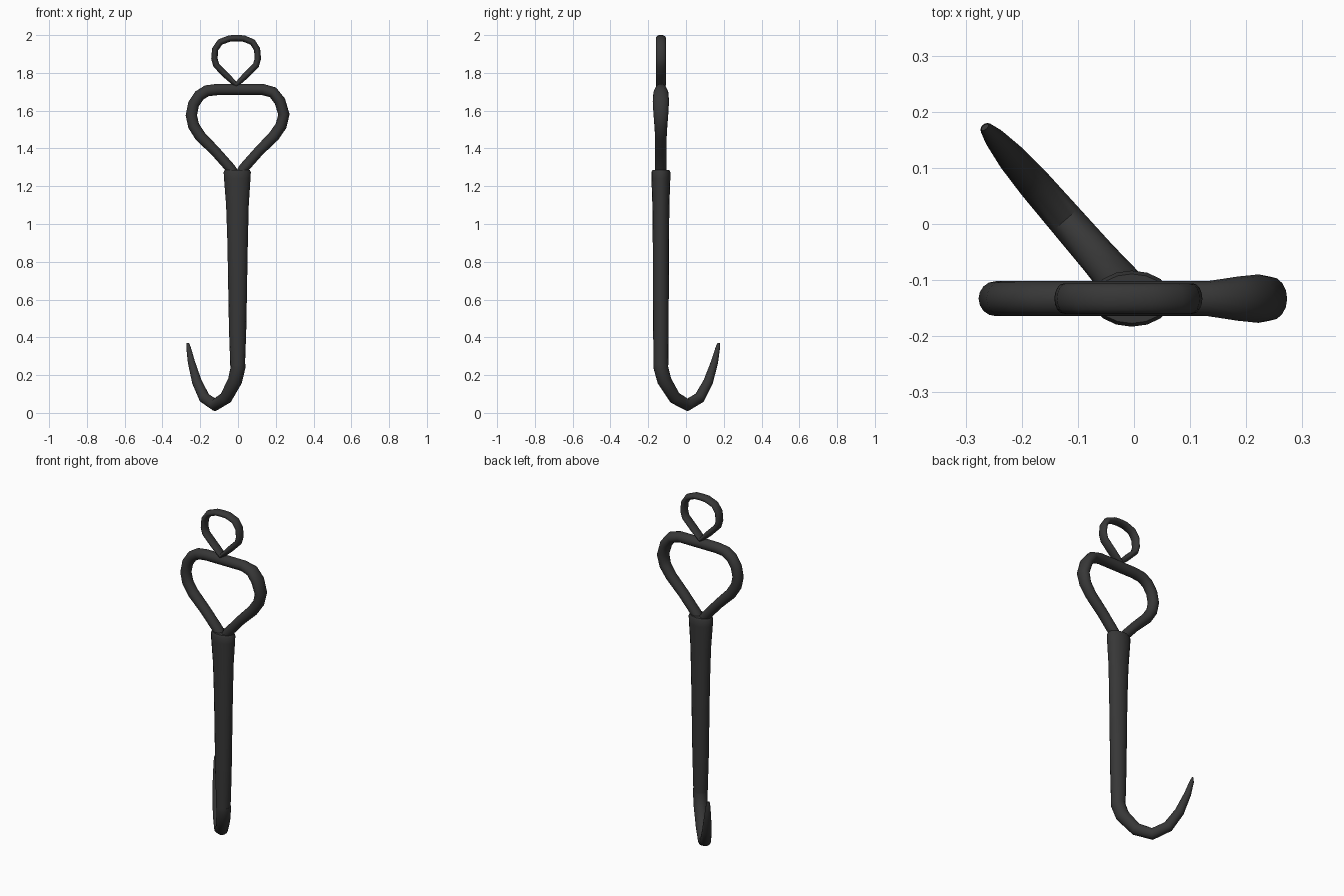
import bpy
import bmesh
from math import cos, sin, tau
from mathutils import Vector

cube = bpy.data.objects.get("Cube")
if cube:
    bpy.data.objects.remove(cube)

iron = bpy.data.materials.new("dark iron")
iron.use_nodes = True
iron_colour = (0.038, 0.038, 0.038, 1)
iron.diffuse_color = iron_colour
bsdf = iron.node_tree.nodes["Principled BSDF"]
bsdf.inputs["Base Color"].default_value = iron_colour
bsdf.inputs["Roughness"].default_value = 0.6

SIDES = 16
AXIS_Y = -0.133


def sweep(name, stations, along, closed=False):
    """Sweep an ellipse along (u, z, in-plane radius, cross radius) stations
    in the vertical plane that contains the direction `along`."""
    along = Vector(along).normalized()
    up = Vector((0, 0, 1))
    cross = up.cross(along)
    origin = Vector((0, AXIS_Y, 0))
    centres = [origin + along * s[0] + up * s[1] for s in stations]
    n = len(stations)
    bm = bmesh.new()
    rings = []
    for i, (c, s) in enumerate(zip(centres, stations)):
        before = centres[i - 1] if closed or i > 0 else c
        after = centres[(i + 1) % n] if closed or i < n - 1 else c
        d_in, d_out = (c - before).normalized(), (after - c).normalized()
        side = cross.cross((d_in + d_out).normalized())
        rings.append([bm.verts.new(c + side * (s[2] * cos(tau * k / SIDES))
                                   + cross * (s[3] * sin(tau * k / SIDES)))
                      for k in range(SIDES)])
    for i in range(n if closed else n - 1):
        a, b = rings[i], rings[(i + 1) % n]
        for k in range(SIDES):
            j = (k + 1) % SIDES
            bm.faces.new((a[k], a[j], b[j], b[k]))
    if not closed:
        bm.faces.new(rings[0])
        bm.faces.new(rings[-1])
    bmesh.ops.recalc_face_normals(bm, faces=bm.faces)
    mesh = bpy.data.meshes.new(name)
    bm.to_mesh(mesh)
    bm.free()
    mesh.materials.append(iron)
    obj = bpy.data.objects.new(name, mesh)
    bpy.context.collection.objects.link(obj)
    bpy.ops.object.select_all(action="DESELECT")
    obj.select_set(True)
    bpy.context.view_layer.objects.active = obj
    bpy.ops.object.shade_smooth_by_angle(angle=0.7)
    return obj


# Tapered shaft, flattened towards the top
sweep("shaft", [
    (-0.002, 0.25, 0.039, 0.039), (-0.002, 0.45, 0.046, 0.041),
    (-0.002, 0.9, 0.054, 0.043), (-0.003, 1.1, 0.060, 0.045),
    (-0.004, 1.24, 0.070, 0.050), (-0.004, 1.275, 0.072, 0.050),
    (-0.004, 1.287, 0.066, 0.044)], (1, 0, 0))

# Hook curving diagonally backwards to a point
REACH = 0.405
hook = [(0, 0.26, 0.039), (0.0, 0.24, 0.039), (0.06, 0.17, 0.038),
        (0.24, 0.08, 0.034), (0.46, 0.042, 0.032), (0.67, 0.08, 0.030),
        (0.82, 0.165, 0.026), (0.93, 0.27, 0.019), (0.985, 0.345, 0.012),
        (1.0, 0.37, 0.004)]
sweep("hook", [(s * REACH, z, r, max(r, 0.008)) for s, z, r in hook],
      (-0.265, 0.305, 0))

# Large handle loop, swollen on its left shoulder
handle = [(-0.01, 1.25), (-0.04, 1.295), (-0.12, 1.385), (-0.2, 1.465),
          (-0.235, 1.52), (-0.247, 1.575), (-0.235, 1.635), (-0.205, 1.68),
          (-0.165, 1.705), (-0.11, 1.712), (0.0, 1.712), (0.13, 1.712),
          (0.185, 1.697), (0.222, 1.65), (0.243, 1.58), (0.228, 1.52),
          (0.19, 1.465), (0.11, 1.385), (0.03, 1.295), (0.005, 1.25)]


def handle_radii(x, z):
    swell = max(0, 1 - abs(z - 1.64) / 0.16) if x > 0.14 else 0
    slim = 0.027 if z < 1.4 else 0.030
    return slim, 0.031 + 0.013 * swell


sweep("handle_loop", [(x, z, *handle_radii(x, z)) for x, z in handle], (1, 0, 0))

# Small hanging eye on top
eye = [(-0.01, 1.737), (-0.06, 1.785), (-0.115, 1.84), (-0.125, 1.875),
       (-0.121, 1.925), (-0.095, 1.963), (-0.045, 1.982), (-0.01, 1.984),
       (0.03, 1.982), (0.077, 1.963), (0.101, 1.925), (0.105, 1.875),
       (0.095, 1.84), (0.04, 1.785)]
sweep("hanging_eye", [(x, z, 0.017, 0.027) for x, z in eye], (1, 0, 0), closed=True)
